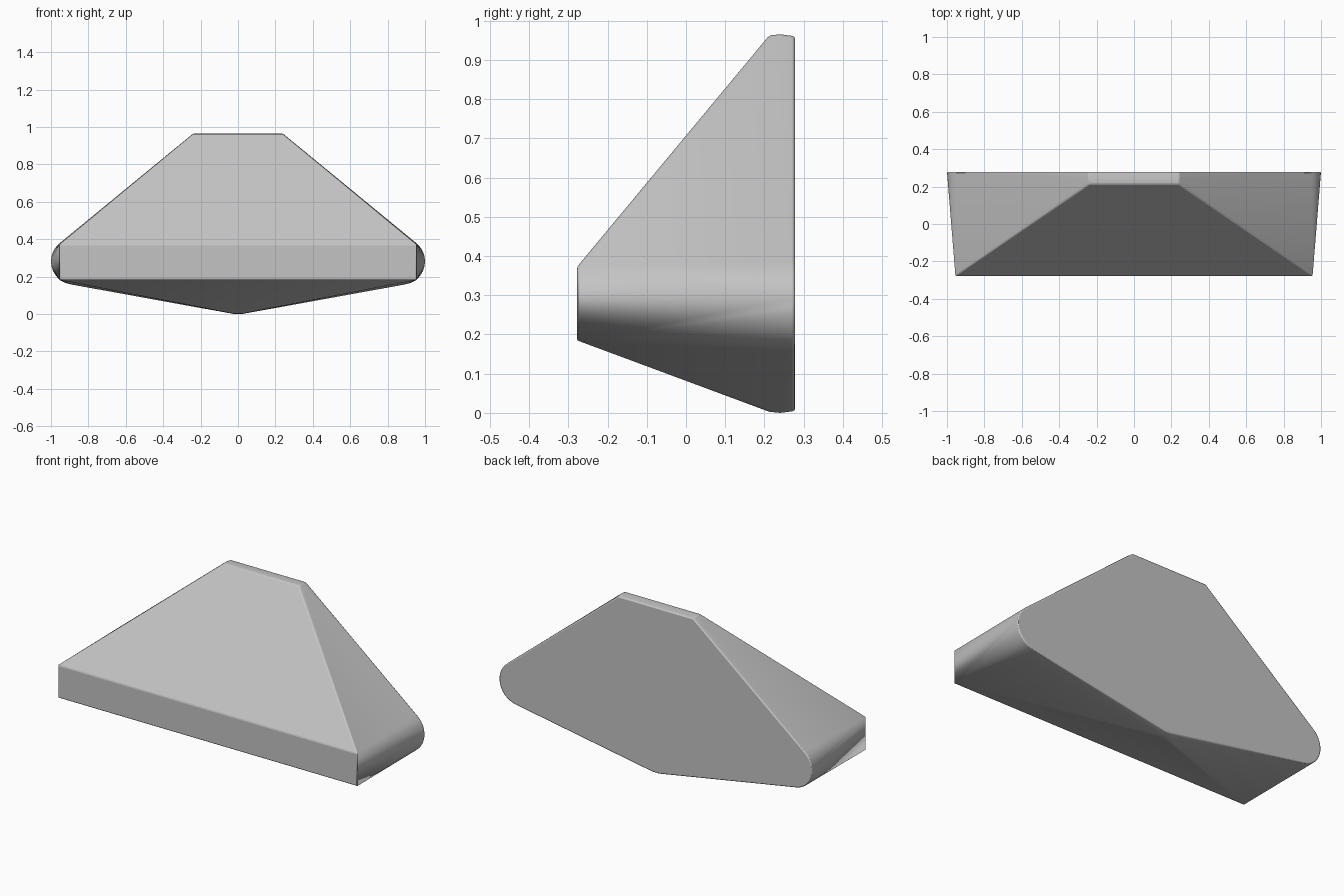
import bpy, bmesh, math

cube = bpy.data.objects.get("Cube")
if cube:
    bpy.data.objects.remove(cube, do_unlink=True)

FRONT, BACK = -0.278, 0.278

# Plain grey material
grey = bpy.data.materials.new("light grey")
grey.use_nodes = True
colour = (0.55, 0.55, 0.55, 1)
grey.diffuse_color = colour
grey.node_tree.nodes["Principled BSDF"].inputs["Base Color"].default_value = colour

points = []


def mirrored(x, y, z):
    points.extend([(x, y, z), (-x, y, z)])


# Upright front band
for z in (0.183, 0.372):
    mirrored(0.955, FRONT, z)

# Slightly crowned top ridge and bottom keel
for y, drop in ((0.212, 0.003), (0.24, 0), (BACK, 0.005)):
    mirrored(0.24, y, 0.965 - drop)
    mirrored(0.02, y, drop)

# Rounded ends of the back outline
STEPS = 14
for i in range(STEPS + 1):
    angle = math.radians(51 - 131 * i / STEPS)
    mirrored(0.875 + 0.125 * math.cos(angle), BACK, 0.282 + 0.125 * math.sin(angle))

# Wrap the outline into one solid wedge
bm = bmesh.new()
for p in points:
    bm.verts.new(p)
hull = bmesh.ops.convex_hull(bm, input=bm.verts)
loose = [v for v in bm.verts if not v.link_faces]
bmesh.ops.delete(bm, geom=loose, context='VERTS')
bmesh.ops.dissolve_limit(bm, angle_limit=math.radians(0.5),
                         verts=bm.verts, edges=bm.edges)
bmesh.ops.recalc_face_normals(bm, faces=bm.faces)
mesh = bpy.data.meshes.new("wedge_body")
bm.to_mesh(mesh)
bm.free()
mesh.materials.append(grey)
body = bpy.data.objects.new("wedge_body", mesh)
bpy.context.collection.objects.link(body)

# Soft narrow edges
bevel = body.modifiers.new("soft_edges", 'BEVEL')
bevel.width = 0.006
bevel.segments = 2
bevel.limit_method = 'ANGLE'
bevel.angle_limit = math.radians(28)

bpy.ops.object.select_all(action='DESELECT')
body.select_set(True)
bpy.context.view_layer.objects.active = body
bpy.ops.object.shade_smooth_by_angle(angle=math.radians(35))
normals = body.modifiers.new("flat_face_shading", 'WEIGHTED_NORMAL')
normals.keep_sharp = True
